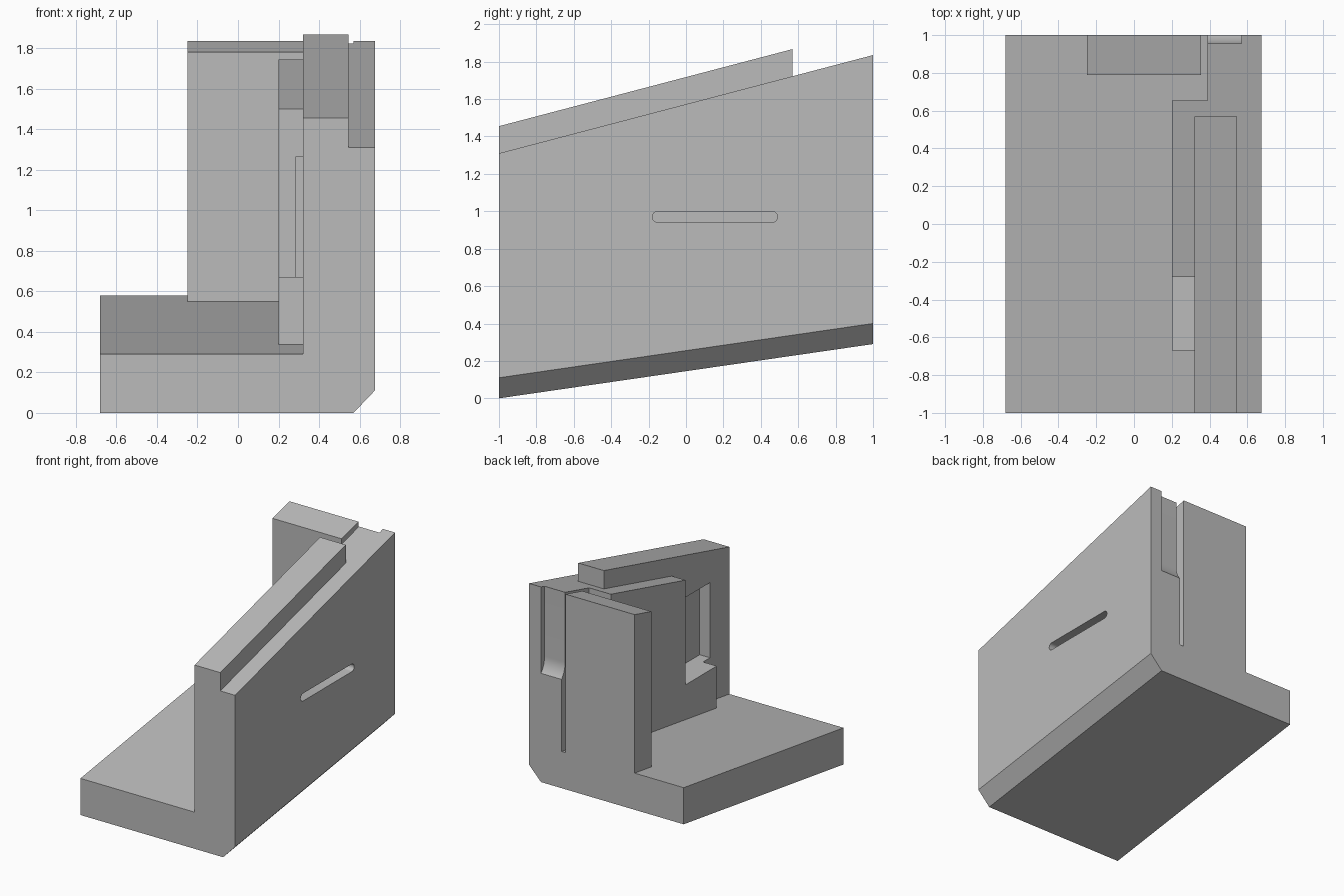
import bpy, bmesh
from math import sin, cos, pi, radians

cube = bpy.data.objects.get("Cube")
if cube:
    bpy.data.objects.remove(cube, do_unlink=True)

grey = bpy.data.materials.new("plain grey")
grey.use_nodes = True
GREY = (0.5, 0.5, 0.5, 1)
grey.diffuse_color = GREY
grey.node_tree.nodes["Principled BSDF"].inputs["Base Color"].default_value = GREY


def prism(name, outline, place):
    """Join two copies of an outline; place(u, v, end) gives each corner."""
    bm = bmesh.new()
    rings = [[bm.verts.new(place(u, v, end)) for u, v in outline] for end in (0, 1)]
    n = len(outline)
    bm.faces.new(rings[0])
    bm.faces.new(rings[1])
    for i in range(n):
        j = (i + 1) % n
        bm.faces.new((rings[0][i], rings[0][j], rings[1][j], rings[1][i]))
    bmesh.ops.recalc_face_normals(bm, faces=bm.faces)
    mesh = bpy.data.meshes.new(name)
    bm.to_mesh(mesh)
    bm.free()
    mesh.materials.append(grey)
    obj = bpy.data.objects.new(name, mesh)
    bpy.context.collection.objects.link(obj)
    return obj


def rect(x0, x1, y0, y1):
    return [(x0, y0), (x1, y0), (x1, y1), (x0, y1)]


def upright(name, plan, low, high):
    """Plan outline raised between two heights that depend on y."""
    return prism(name, plan, lambda x, y, end: (x, y, high(y) if end else low(y)))


def across(name, outline, x0, x1):
    """Side outline (y, z) run across x."""
    return prism(name, outline, lambda y, z, end: (x1 if end else x0, y, z))


def floor_z(y):
    return 0.145 * (y + 1)


def inside_base(y):
    return floor_z(y) + 0.2


def wall_top(y):
    return 1.31 + 0.2625 * (y + 1)


def combine(body, other, operation):
    mod = body.modifiers.new("join", 'BOOLEAN')
    mod.operation = operation
    mod.solver = 'EXACT'
    mod.object = other
    bpy.context.view_layer.objects.active = body
    bpy.ops.object.modifier_apply(modifier=mod.name)
    bpy.data.objects.remove(other, do_unlink=True)


# Sloping base with one chamfered lower edge
section = [(-0.68, 0), (0.57, 0), (0.675, 0.11), (0.675, 0.29), (-0.68, 0.29)]
body = prism("bracket_body", section,
             lambda x, z, end: (x, 2 * end - 1, z + floor_z(2 * end - 1)))

# Side wall, thicker in the middle and thinner at the back
plan = [(0.32, -1), (0.675, -1), (0.675, 1), (0.39, 1), (0.39, 0.655),
        (0.2, 0.655), (0.2, -0.28), (0.32, -0.28)]
side_wall = upright("side_wall", plan, inside_base, wall_top)

# Low step, raised rail and free-standing back post
step = upright("step", rect(0.2, 0.45, -0.67, -0.2), inside_base, lambda y: 0.67)
rail = upright("top_rail", rect(0.32, 0.545, -1, 0.57),
               lambda y: wall_top(y) - 0.05, lambda y: wall_top(y) + 0.145)
post = upright("back_post", rect(-0.25, 0.355, 0.79, 1), inside_base, wall_top)
for part in (side_wall, step, rail, post):
    combine(body, part, 'UNION')

# Inner pocket
pocket = upright("pocket_cutter", rect(0.285, 0.41, -0.757, 0.55),
                 lambda y: 0.67, lambda y: 1.265)

# Rounded slot through the outer face
r = 0.03
slot_outline = []
for centre, start in ((0.46, -pi / 2), (-0.15, pi / 2)):
    for i in range(9):
        a = start + pi * i / 8
        slot_outline.append((centre + r * cos(a), 0.97 + r * sin(a)))
slot = across("slot_cutter", slot_outline, 0.36, 0.8)

# Shallow back groove with a curved run-out
R = 0.18
groove_outline = [(1.1, 2), (0.955, 2)]
for i in range(11):
    a = pi + radians(50) * i / 10
    groove_outline.append((0.955 + R - R * cos(a - pi), 1.27 + R * sin(a)))
groove_outline.append((1.1, groove_outline[-1][1]))
groove = across("groove_cutter", groove_outline, 0.37, 0.57)

for cutter in (pocket, slot, groove):
    cutter.hide_render = True
    combine(body, cutter, 'DIFFERENCE')

# Keep flat faces crisp and the curved run-out smooth
for o in bpy.context.selected_objects:
    o.select_set(False)
body.select_set(True)
bpy.context.view_layer.objects.active = body
bpy.ops.object.shade_smooth_by_angle(angle=radians(25))
